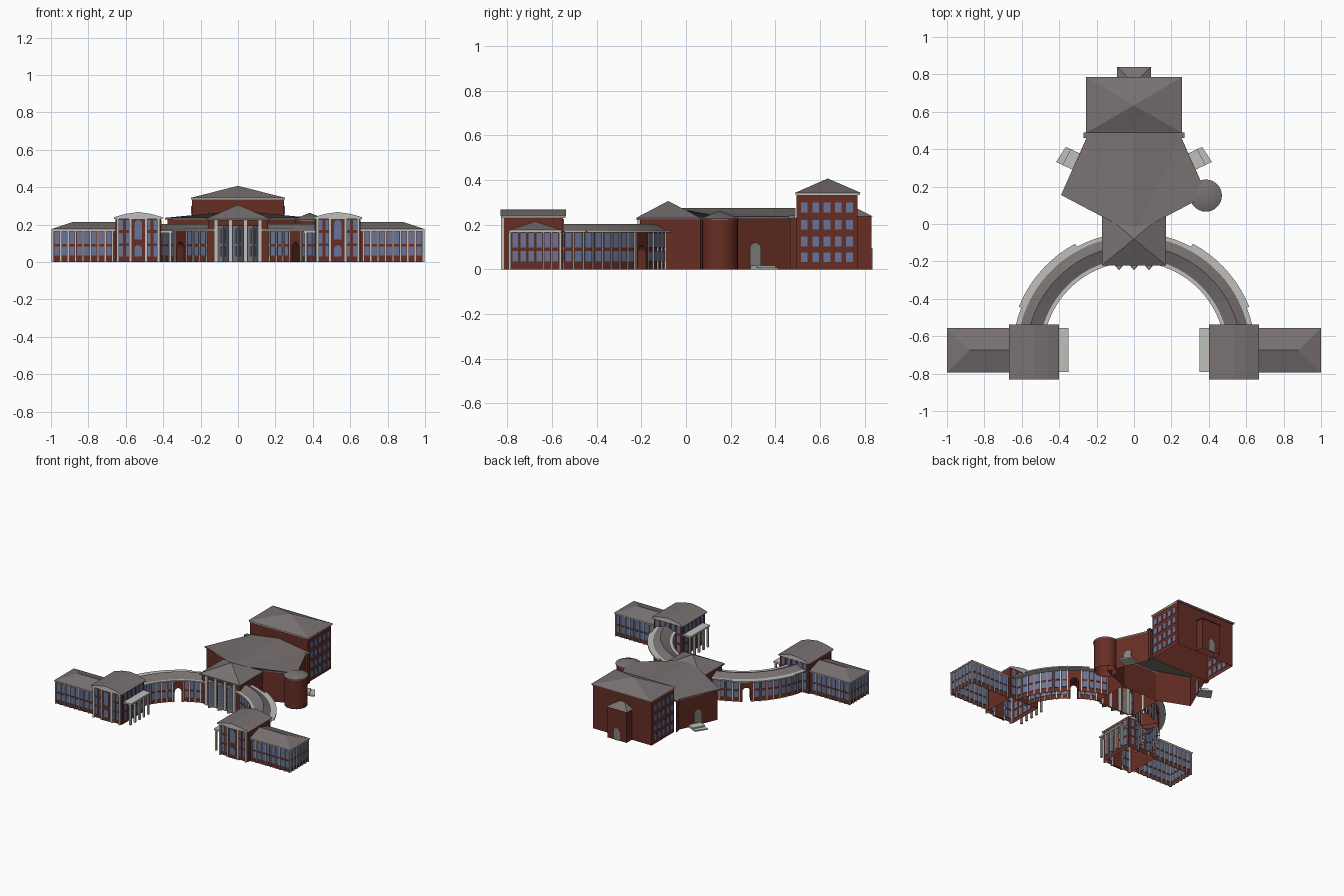
import bpy, bmesh, math
from mathutils import Vector

if "Cube" in bpy.data.objects:
    bpy.data.objects.remove(bpy.data.objects["Cube"])

def material(name, rgb):
    m = bpy.data.materials.new(name)
    m.diffuse_color = (*rgb, 1)
    m.use_nodes = True
    m.node_tree.nodes["Principled BSDF"].inputs["Base Color"].default_value = m.diffuse_color
    return m

BRICK = material("brick red", (0.135, 0.027, 0.017))
ROOF = material("roof grey", (0.19, 0.165, 0.165))
TRIM = material("pale stone", (0.52, 0.52, 0.50))
GLASS = material("window blue", (0.14, 0.175, 0.32))
GREY = material("mid grey", (0.24, 0.23, 0.22))


class Part:
    """Collects faces of one named part; optionally mirrored over x = 0."""
    def __init__(self, name, mat, mirror=False):
        self.name, self.mat, self.mirror, self.bm = name, mat, mirror, bmesh.new()

    def face(self, pts):
        self.bm.faces.new([self.bm.verts.new(p) for p in pts])

    def prism(self, pts, z0, z1, cap=False):
        lo, hi = [(x, y, z0) for x, y in pts], [(x, y, z1) for x, y in pts]
        for i in range(len(pts)):
            j = (i + 1) % len(pts)
            self.face([lo[i], lo[j], hi[j], hi[i]])
        if cap:
            self.face(hi)
            self.face(lo[::-1])

    def box(self, x0, x1, y0, y1, z0, z1, cap=True):
        self.prism([(x0, y0), (x1, y0), (x1, y1), (x0, y1)], z0, z1, cap)

    def plate(self, c, u, w, z0, z1, arch=False, t=0.004):
        """Thin upright panel straddling a wall, optionally round-headed."""
        h, n = w / 2, Vector((u.y, -u.x))
        prof = [(-h, z0), (h, z0)]
        if arch:
            prof += [(h * math.cos(k * math.pi / 6), z1 - h + h * math.sin(k * math.pi / 6)) for k in range(7)]
        else:
            prof += [(h, z1), (-h, z1)]
        a, b = [[(*(c + u * s + n * d), z) for s, z in prof] for d in (t, -t)]
        self.face(a)
        self.face(b[::-1])
        for i in range(len(a)):
            j = (i + 1) % len(a)
            self.face([a[i], b[i], b[j], a[j]])

    def facade(self, a, b, n, rows, fill=0.6, arch=False, ends=False, t=0.004):
        """Evenly spaced panels on the wall a-b; ends=True puts them on bay lines."""
        a, b = Vector(a), Vector(b)
        u, step = (b - a).normalized(), (b - a) / n
        for i in range(n + 1 if ends else n):
            for z0, z1 in rows:
                self.plate(a + step * (i if ends else i + 0.5), u, step.length * fill, z0, z1, arch, t)

    def sweep(self, prof, angles):
        for t0, t1 in zip(angles, angles[1:]):
            for (r0, z0), (r1, z1) in zip(prof, prof[1:]):
                self.face([(*polar(r0, t0), z0), (*polar(r0, t1), z0), (*polar(r1, t1), z1), (*polar(r1, t0), z1)])

    def done(self):
        bmesh.ops.remove_doubles(self.bm, verts=self.bm.verts, dist=1e-5)
        bmesh.ops.recalc_face_normals(self.bm, faces=self.bm.faces)
        me = bpy.data.meshes.new(self.name)
        self.bm.to_mesh(me)
        me.materials.append(self.mat)
        ob = bpy.data.objects.new(self.name, me)
        bpy.context.collection.objects.link(ob)
        if self.mirror:
            ob.modifiers.new("Mirror", 'MIRROR').use_mirror_merge = False
        return ob


def polar(r, deg):
    t = math.radians(deg)
    return Vector((r * math.sin(t), -0.69 + r * math.cos(t)))

def pyramid(p, x0, x1, y0, y1, z, apex):
    c = [(x0, y0, z), (x1, y0, z), (x1, y1, z), (x0, y1, z)]
    for i in range(4):
        p.face([c[i], c[(i + 1) % 4], apex])

# shared window, pilaster and fascia meshes
win = Part("windows", GLASS, True)
pil = Part("pilasters", TRIM, True)
fascia = Part("eave_fascia", TRIM, True)
ROWS = [(0.035, 0.083), (0.097, 0.163)]

# tall rear block with pyramid roof
p = Part("rear_block_walls", BRICK)
p.box(-0.247, 0.247, 0.495, 0.768, 0, 0.337, False)
p.done()
p = Part("rear_block_roof", ROOF)
pyramid(p, -0.256, 0.256, 0.487, 0.785, 0.342, (0, 0.635, 0.407))
p.done()
fascia.box(0, 0.252, 0.49, 0.78, 0.333, 0.342, False)
win.facade((0.247, 0.505), (0.247, 0.758), 5,
           [(z - 0.022, z + 0.022) for z in (0.054, 0.124, 0.2, 0.277)], 0.6)

# small rear annex
p = Part("annex_walls", BRICK)
p.box(-0.08, 0.08, 0.765, 0.832, 0, 0.236, False)
p.done()
p = Part("annex_roof", ROOF)
ridge = [(-0.02, 0.768, 0.272), (0.02, 0.768, 0.272)]
c = [(-0.09, 0.768, 0.236), (-0.09, 0.84, 0.236), (0.09, 0.84, 0.236), (0.09, 0.768, 0.236)]
p.face([c[0], c[1], ridge[0]])
p.face([c[1], c[2], ridge[1], ridge[0]])
p.face([c[2], c[3], ridge[1]])
p.done()
p = Part("doors", GREY, True)
p.plate(Vector((0, 0.832)), Vector((1, 0)), 0.05, 0, 0.095, True)
u = Vector((0.13, -0.3)).normalized()
p.plate(Vector((0.315, 0.31)), u, 0.055, 0.015, 0.12, True)
p.done()

# fan-shaped hall
p = Part("hall_walls", BRICK, True)
hall = [(0.13, 0.06), (0.378, 0.16), (0.245, 0.465), (0.262, 0.465), (0.262, 0.497)]
for a, b in zip(hall, hall[1:]):
    p.face([(*a, 0), (*b, 0), (*b, 0.232), (*a, 0.232)])
p.done()
p = Part("hall_roof", ROOF, True)
top = [(0, -0.05, 0.274), (0, 0.49, 0.274)]
p.face([top[0], (0.39, 0.155, 0.236), (0.252, 0.465, 0.236)])
p.face([top[0], (0.252, 0.465, 0.236), (0.252, 0.49, 0.236), top[1]])
p.face([top[0], (0.1, 0.05, 0.236), (0.39, 0.155, 0.236)])
p.box(0.24, 0.27, 0.46, 0.488, 0.228, 0.24)
for a, b in (((0.1, 0.05), (0.39, 0.155)), ((0.39, 0.155), (0.252, 0.465))):
    p.face([(*a, 0.226), (*b, 0.226), (*b, 0.236), (*a, 0.236)])
p.done()

# side door steps
p = Part("side_steps", TRIM, True)
p.prism([(0.364, 0.412), (0.283, 0.374), (0.326, 0.289), (0.417, 0.332)], 0, 0.009, True)
p.prism([(0.338, 0.4), (0.283, 0.374), (0.326, 0.289), (0.383, 0.316)], 0.009, 0.018, True)
p.done()

# round stair tower on the right
ring = lambda r: [(0.384 + r * math.cos(k * math.pi / 14), 0.152 + r * math.sin(k * math.pi / 14)) for k in range(28)]
tower = Part("tower_wall", BRICK)
tower.prism(ring(0.08), 0, 0.226)
cone = Part("tower_roof", ROOF)
r = ring(0.086)
cone.prism(r, 0.22, 0.228)
for k in range(28):
    cone.face([(*r[k], 0.228), (*r[(k + 1) % 28], 0.228), (0.384, 0.152, 0.263)])
for ob in (tower.done(), cone.done()):
    bpy.context.view_layer.objects.active = ob
    ob.select_set(True)
    bpy.ops.object.shade_smooth_by_angle()
    ob.select_set(False)

# entrance block, pyramid roof, glazed prows and columns
p = Part("entrance_walls", BRICK)
p.box(-0.16, 0.16, -0.205, 0.065, 0, 0.225, False)
p.done()
p = Part("entrance_roof", ROOF)
pyramid(p, -0.172, 0.172, -0.222, 0.065, 0.231, (0, -0.08, 0.306))
p.box(-0.172, 0.172, -0.222, 0.065, 0.221, 0.231, False)
p.done()
p = Part("entrance_prows", GREY)
for x in (-0.08, 0, 0.08):
    p.prism([(x - 0.03, -0.205), (x, -0.248), (x + 0.03, -0.205)], 0, 0.195, True)
    for s in (-1, 1):
        win.facade((x + s * 0.025, -0.212), (x + s * 0.004, -0.242), 1,
                   [(0.03, 0.085), (0.1, 0.18)], 0.6, t=0.002) if x >= 0 else None
p.done()
for x in (0.04, 0.118):
    pil.box(x - 0.011, x + 0.011, -0.218, -0.203, 0, 0.222)

# curved wings: walls, arched passage, windows, eaves and roof
N, T0, T1 = 14, 15.0, 77.0
ang = [T0 + (T1 - T0) * i / N for i in range(N + 1)]
p = Part("curved_wing_walls", BRICK, True)
for rad in (0.515, 0.615):
    p.sweep([(rad, 0), (rad, 0.172)], ang[:5])
    p.sweep([(rad, 0), (rad, 0.172)], ang[6:])
    for i in range(N):
        a, b = polar(rad, ang[i]), polar(rad, ang[i + 1])
        if i not in (4, 5):
            win.facade(a, b, 1, ROWS, 0.66)
            pil.facade(a, b, 1, [(0, 0.168)], 0.13, ends=True, t=0.007)
arch = [(0.2, 0)] + [(0.5 - 0.3 * math.cos(k * math.pi / 8), 0.075 + 0.032 * math.sin(k * math.pi / 8)) for k in range(9)] + [(0.8, 0)]
frame = [(0, 0), (0, 0.172), (1, 0.172), (1, 0)] + arch[::-1]
def gate(rad, t, z):
    return (*polar(rad, ang[4]).lerp(polar(rad, ang[6]), t), z)
for rad in (0.51, 0.62):
    p.face([gate(rad, t, z) for t, z in frame])
for a, b in zip(arch, arch[1:]):
    p.face([gate(0.51, *a), gate(0.51, *b), gate(0.62, *b), gate(0.62, *a)])
p.done()
p = Part("curved_wing_eaves", TRIM, True)
p.sweep([(0.515, 0.166), (0.487, 0.166), (0.487, 0.175), (0.515, 0.175)], ang)
for rr, seg in ((0.645, ang[:4]), (0.664, ang[3:13]), (0.65, ang[12:])):
    p.sweep([(0.612, 0.166), (rr, 0.166), (rr, 0.175), (0.612, 0.175)], seg)
p.done()
p = Part("curved_wing_roof", ROOF, True)
p.sweep([(0.507, 0.175), (0.573, 0.203), (0.624, 0.175)], ang)
p.done()

# end wings with hipped roofs
p = Part("end_wing_walls", BRICK, True)
p.box(0.655, 0.99, -0.787, -0.565, 0, 0.172, False)
p.done()
p = Part("end_wing_roof", ROOF, True)
a, b = (0.655, -0.675, 0.215), (0.88, -0.675, 0.215)
e = [(0.655, -0.795, 0.175), (1, -0.795, 0.175), (1, -0.555, 0.175), (0.655, -0.555, 0.175)]
p.face([e[0], e[1], b, a])
p.face([e[1], e[2], b])
p.face([e[2], e[3], a, b])
p.done()
fascia.box(0.655, 0.997, -0.793, -0.558, 0.166, 0.175, False)
for a, b, n in (((0.67, -0.787), (0.987, -0.787), 8), ((0.67, -0.565), (0.987, -0.565), 8),
                ((0.99, -0.784), (0.99, -0.568), 6)):
    win.facade(a, b, n, ROWS, 0.68)
    pil.facade(a, b, n, [(0, 0.168)], 0.15, ends=True, t=0.008)

# pavilions with shallow curved roofs
p = Part("pavilion_walls", BRICK, True)
p.box(0.412, 0.655, -0.815, -0.55, 0, 0.24, False)
p.box(0.497, 0.57, -0.825, -0.81, 0, 0.24)
p.done()
prof = [(0.4, 0.238), (0.465, 0.257), (0.533, 0.267), (0.602, 0.257), (0.668, 0.238)]
p = Part("pavilion_roof", ROOF, True)
for (x0, z0), (x1, z1) in zip(prof, prof[1:]):
    p.face([(x0, -0.832, z0), (x1, -0.832, z1), (x1, -0.537, z1), (x0, -0.537, z0)])
p.done()
p = Part("pavilion_gables", TRIM, True)
for y in (-0.829, -0.54):
    p.face([(x, y, z) for x, z in prof])
p.done()
fascia.box(0.404, 0.664, -0.829, -0.54, 0.23, 0.239, False)
TALL = [(0.03, 0.085), (0.1, 0.155), (0.17, 0.225)]
for a, b, n in (((0.425, -0.815), (0.495, -0.815), 2), ((0.572, -0.815), (0.642, -0.815), 2),
                ((0.42, -0.55), (0.648, -0.55), 5), ((0.412, -0.8), (0.412, -0.56), 5)):
    win.facade(a, b, n, TALL, 0.6)
win.facade((0.5, -0.825), (0.567, -0.825), 1, [(0.03, 0.09), (0.12, 0.225)], 0.6, True)
for x in (0.425, 0.49, 0.577, 0.642):
    pil.box(x - 0.007, x + 0.007, -0.829, -0.813, 0, 0.232)

# colonnade canopy beside each pavilion
p = Part("colonnade", TRIM, True)
p.box(0.35, 0.412, -0.792, -0.555, 0.155, 0.167)
for i in range(5):
    y = -0.78 + i * 0.053
    p.box(0.355, 0.369, y - 0.007, y + 0.007, 0, 0.155)
p.done()

for p in (win, pil, fascia):
    p.done()
